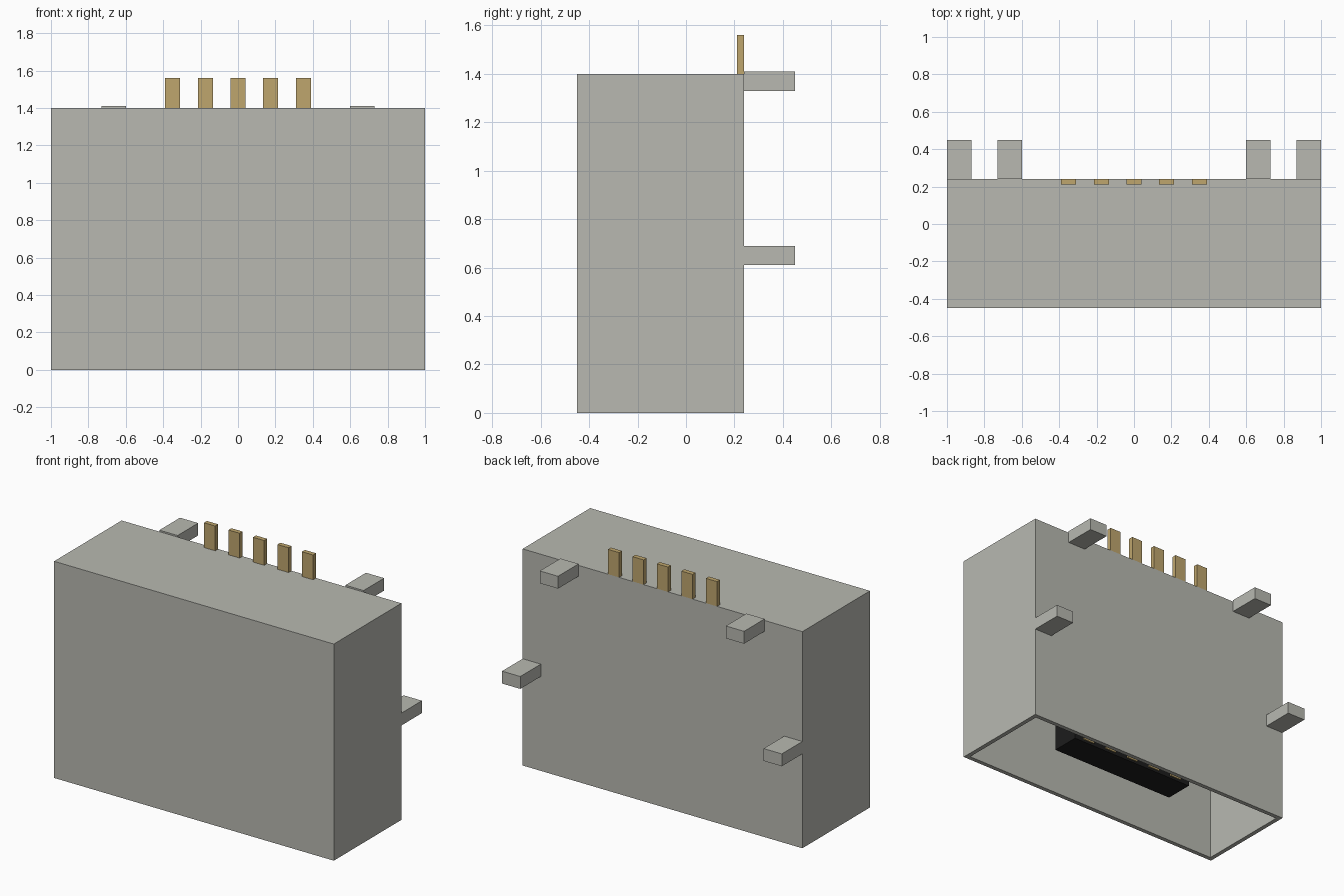
import bpy
import bmesh
from mathutils import Vector

cube = bpy.data.objects.get("Cube")
if cube:
    bpy.data.objects.remove(cube, do_unlink=True)


def material(name, r, g, b):
    m = bpy.data.materials.new(name)
    m.use_nodes = True
    m.diffuse_color = (r, g, b, 1)
    node = next(n for n in m.node_tree.nodes if n.type == 'BSDF_PRINCIPLED')
    node.inputs["Base Color"].default_value = (r, g, b, 1)
    return m


steel = material("steel grey", 0.48, 0.485, 0.44)
gold = material("contact gold", 0.52, 0.38, 0.155)
black = material("black plastic", 0.012, 0.012, 0.012)


def box(name, x, y, z, mat, cavity_wall=None):
    """Box from three (min, max) ranges, optionally hollowed from below."""
    bm = bmesh.new()
    bmesh.ops.create_cube(bm, size=1)
    size = Vector((x[1] - x[0], y[1] - y[0], z[1] - z[0]))
    centre = Vector((sum(x), sum(y), sum(z))) / 2
    for v in bm.verts:
        v.co = v.co * size + centre
    if cavity_wall:
        floor = min(bm.faces, key=lambda f: f.calc_center_median().z)
        bmesh.ops.inset_region(bm, faces=[floor], thickness=cavity_wall)
        new = bmesh.ops.extrude_discrete_faces(bm, faces=[floor])["faces"][0]
        for v in new.verts:
            v.co.z = z[1] - cavity_wall
    bmesh.ops.recalc_face_normals(bm, faces=bm.faces)
    mesh = bpy.data.meshes.new(name)
    bm.to_mesh(mesh)
    bm.free()
    mesh.materials.append(mat)
    obj = bpy.data.objects.new(name, mesh)
    bpy.context.collection.objects.link(obj)
    return obj


# Hollow metal shell, open at the bottom
box("shell", (-1, 1), (-0.45, 0.24), (0, 1.4), steel, cavity_wall=0.04)

# Mounting tabs on the back, mirrored left and right
for side, s in (("left", 1), ("right", -1)):
    for level, inner, outer, z in (("upper", 0.6, 0.73, (1.33, 1.41)),
                                   ("lower", 0.87, 1.0, (0.61, 0.69))):
        box(f"{level}_tab_{side}", sorted((s * inner, s * outer)),
            (0.24, 0.45), z, steel)

# Plastic tongue inside the shell
box("tongue", (-0.46, 0.46), (-0.21, -0.02), (0.145, 1.36), black)

# Row of contacts on the tongue, with solder pins above the shell
for i in range(5):
    cx = (i - 2) * 0.175
    span = (cx - 0.04, cx + 0.04)
    box(f"contact_{i + 1}", span, (-0.04, -0.012), (0.16, 1.36), gold)
    box(f"solder_pin_{i + 1}", span, (0.21, 0.24), (1.4, 1.56), gold)
